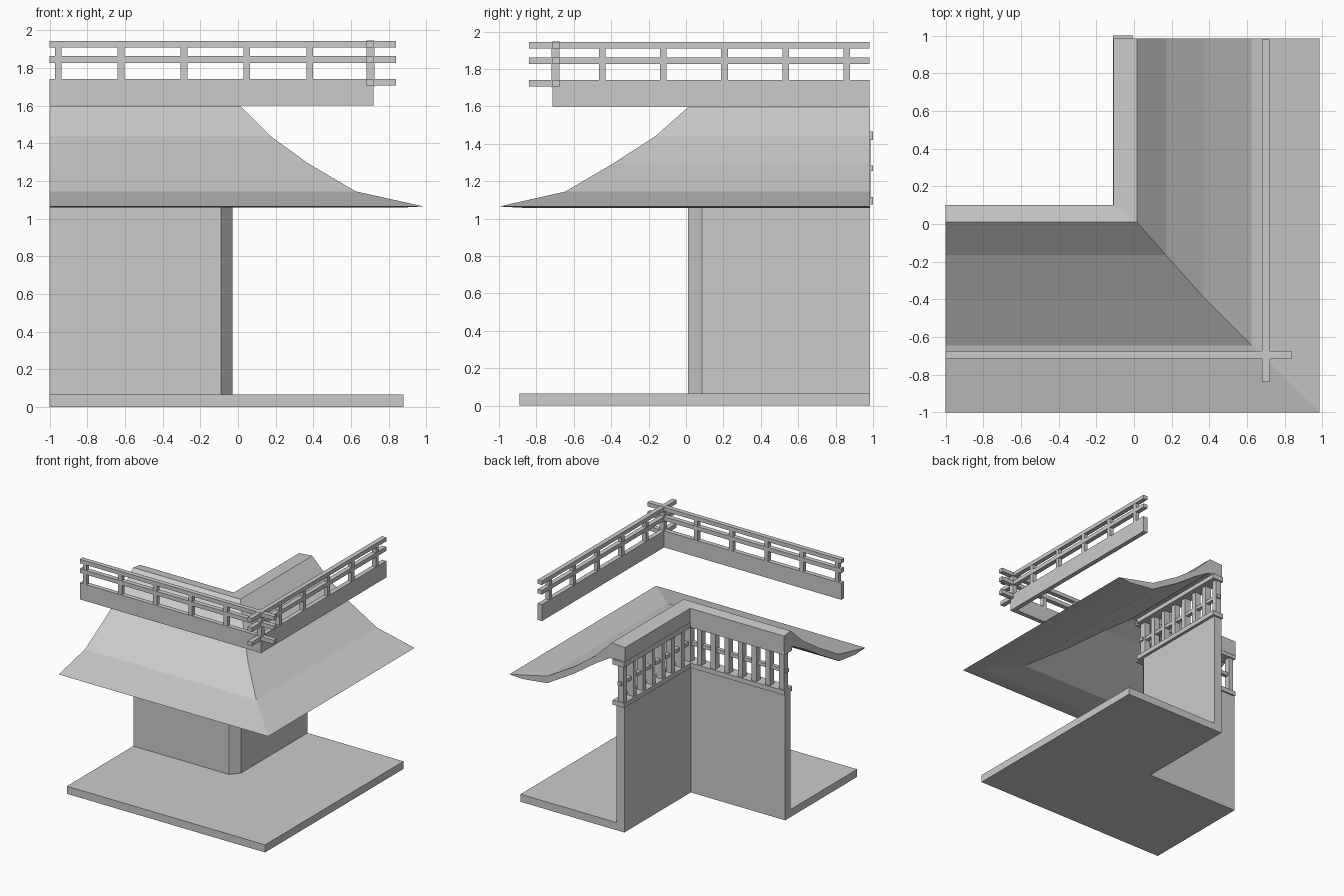
import bpy, bmesh

if "Cube" in bpy.data.objects:
    bpy.data.objects.remove(bpy.data.objects["Cube"])


def finish(name, bm):
    bmesh.ops.recalc_face_normals(bm, faces=bm.faces)
    me = bpy.data.meshes.new(name)
    bm.to_mesh(me)
    bm.free()
    ob = bpy.data.objects.new(name, me)
    bpy.context.collection.objects.link(ob)
    return ob


def box(name, x, y, z):
    bm = bmesh.new()
    bmesh.ops.create_cube(bm, size=1)
    for v in bm.verts:
        for i, (a, b) in enumerate((x, y, z)):
            v.co[i] = b if v.co[i] > 0 else a
    return finish(name, bm)


def prism(name, pts, z0, z1):
    bm = bmesh.new()
    face = bm.faces.new([bm.verts.new((x, y, z0)) for x, y in pts])
    ext = bmesh.ops.extrude_face_region(bm, geom=[face])["geom"]
    for v in ext:
        if isinstance(v, bmesh.types.BMVert):
            v.co.z = z1
    return finish(name, bm)


# L-shaped floor slab and chamfered wall
prism("floor_slab", [(-1, -0.89), (0.88, -0.89), (0.88, 0.985), (-0.105, 0.985),
                     (-0.105, 0.085), (-1, 0.085)], 0, 0.065)
prism("corner_wall", [(-1, 0.01), (-0.09, 0.01), (-0.03, 0.085), (-0.03, 0.985),
                      (-0.105, 0.985), (-0.105, 0.085), (-1, 0.085)], 0.065, 1.08)

# Roof: closed cross-section (x on right wing, y on front wing, z) mitred at the hip
section = [(-0.11, 0.1, 1.585), (0.015, 0.01, 1.595), (0.17, -0.165, 1.44),
           (0.37, -0.39, 1.295), (0.625, -0.645, 1.145), (0.985, -1.0, 1.065),
           (0.86, -0.87, 1.058), (0.625, -0.645, 1.085), (0.37, -0.39, 1.235),
           (0.17, -0.165, 1.375), (0.03, 0.0, 1.46), (-0.11, 0.1, 1.45)]
bm = bmesh.new()
rows = [[bm.verts.new(c) for c in ((-1, y, z), (x, y, z), (x, 0.985, z))]
        for x, y, z in section]
for r, s in zip(rows, rows[1:] + rows[:1]):
    for k in range(2):
        bm.faces.new((r[k], r[k + 1], s[k + 1], s[k]))
for k in (0, 2):
    bm.faces.new([r[k] for r in rows])
finish("roof", bm)

# Lattice between wall top and roof, on both wings
for name, z, a, b in (("lattice_sill", (1.075, 1.115), -0.112, -0.005),
                      ("lattice_mid_rail", (1.255, 1.285), -0.085, -0.05),
                      ("lattice_top_rail", (1.42, 1.465), -0.112, -0.005)):
    box(name + "_side", (a, b), (0.03, 1.0), z)
    box(name + "_front", (-1, -0.03), (-b - 0.015, -a - 0.015), z)
for i in range(7):
    c = 0.965 - i * 0.13
    box(f"lattice_post_side_{i}", (-0.1, -0.045), (c - 0.022, c + 0.022), (1.1, 1.43))
    box(f"lattice_post_front_{i}", (-c - 0.022, -c + 0.022), (0.03, 0.085), (1.1, 1.43))
box("lattice_corner_post", (-0.1, -0.045), (0.03, 0.085), (1.1, 1.43))

# Balcony: base beams, crossing rails and posts
fy, sx = (-0.715, -0.675), (0.68, 0.72)
box("balcony_beam_front", (-1, 0.72), fy, (1.6, 1.742))
box("balcony_beam_side", sx, (-0.715, 0.98), (1.6, 1.742))
for name, z, start in (("low_rail_stub", (1.706, 1.741), 0.68),
                       ("mid_rail", (1.828, 1.863), -1),
                       ("top_rail", (1.91, 1.944), -1)):
    box(name + "_front", (start, 0.84), fy, z)
    box(name + "_side", sx, (-0.84, -start if start > 0 else 0.98), z)
for i in range(5):
    c = -0.955 + i * 0.334
    d = 0.86 - i * 0.327
    box(f"rail_post_front_{i}", (c - 0.018, c + 0.018), (-0.713, -0.677), (1.74, 1.915))
    box(f"rail_post_side_{i}", (0.682, 0.718), (d - 0.018, d + 0.018), (1.74, 1.915))
box("rail_corner_post", (0.682, 0.725), (-0.72, -0.677), (1.7, 1.946))
